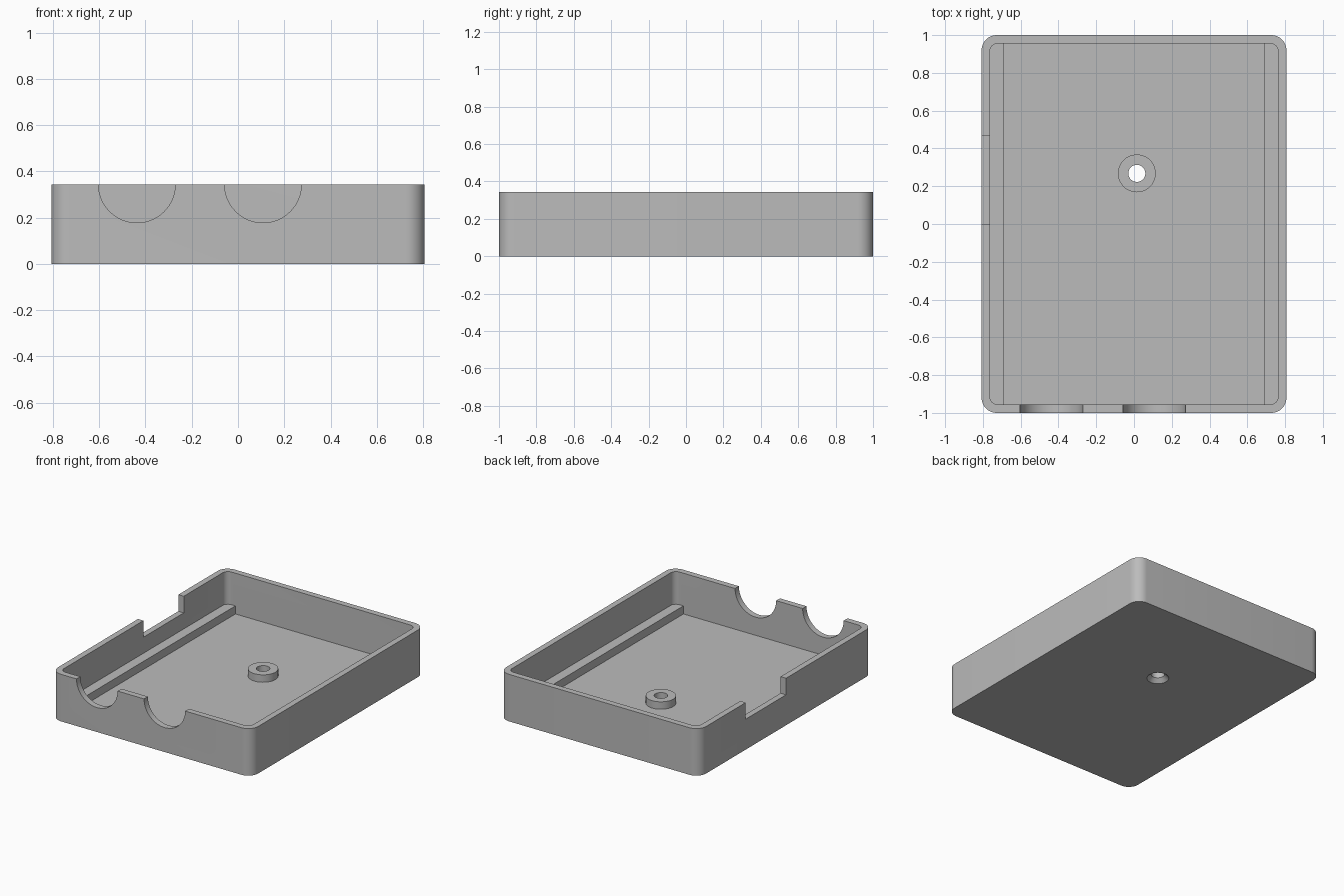
import bpy, bmesh, math

cube = bpy.data.objects.get("Cube")
if cube:
    bpy.data.objects.remove(cube, do_unlink=True)

W, L, H = 0.807, 1.0, 0.343      # half width, half length, height
WALL, FLOOR, LEDGE = 0.044, 0.046, 0.105
TOP = H + 0.1                    # cutters overshoot the rim
BOSS = (0.015, 0.268)

gray = bpy.data.materials.new("plain gray")
gray.use_nodes = True
color = (0.5, 0.5, 0.5, 1)
gray.diffuse_color = color
gray.node_tree.nodes["Principled BSDF"].inputs["Base Color"].default_value = color


def prism(name, outline, z0, z1):
    """Extrude a closed xy outline from z0 to z1."""
    bm = bmesh.new()
    face = bm.faces.new([bm.verts.new((x, y, z0)) for x, y in outline])
    top = bmesh.ops.extrude_face_region(bm, geom=[face])["geom"]
    bmesh.ops.translate(bm, vec=(0, 0, z1 - z0),
                        verts=[v for v in top if isinstance(v, bmesh.types.BMVert)])
    bmesh.ops.recalc_face_normals(bm, faces=bm.faces)
    mesh = bpy.data.meshes.new(name)
    bm.to_mesh(mesh)
    bm.free()
    mesh.materials.append(gray)
    obj = bpy.data.objects.new(name, mesh)
    bpy.context.collection.objects.link(obj)
    return obj


def rounded(hx, hy, r, steps=10):
    points = []
    for quarter, (sx, sy) in enumerate([(1, 1), (-1, 1), (-1, -1), (1, -1)]):
        for i in range(steps + 1):
            a = (quarter + i / steps) * math.pi / 2
            points.append((sx * (hx - r) + r * math.cos(a),
                           sy * (hy - r) + r * math.sin(a)))
    return points


def box(name, x0, x1, y0, y1, z0, z1):
    return prism(name, [(x0, y0), (x1, y0), (x1, y1), (x0, y1)], z0, z1)


def cone(name, r1, r2, depth, location, rotation=(0, 0, 0)):
    bpy.ops.mesh.primitive_cone_add(vertices=64, radius1=r1, radius2=r2, depth=depth,
                                    location=location, rotation=rotation)
    obj = bpy.context.object
    obj.name = name
    obj.data.materials.append(gray)
    return obj


def combine(target, tool, operation="DIFFERENCE"):
    """Apply a boolean and discard the tool."""
    mod = target.modifiers.new(tool.name, "BOOLEAN")
    mod.object, mod.operation, mod.solver = tool, operation, "EXACT"
    bpy.context.view_layer.objects.active = target
    bpy.ops.object.modifier_apply(modifier=mod.name)
    bpy.data.objects.remove(tool, do_unlink=True)


# Tray body with a rounded pocket, and a narrower one that leaves the side rails
tray = prism("tray", rounded(W, L, 0.08), 0, H)
ix, iy = W - WALL, L - WALL
combine(tray, prism("pocket", rounded(ix, iy, 0.042), LEDGE, TOP))
combine(tray, box("rail_gap", -0.69, 0.69, -iy, iy, FLOOR, LEDGE + 0.05))

# Two half-round openings in the front wall
for x in (-0.437, 0.108):
    combine(tray, cone("front_opening", 0.166, 0.166, 0.2, (x, -L, H + 0.001),
                       (math.pi / 2, 0, 0)))

# Rectangular notch in one side wall
combine(tray, box("side_notch", -W - 0.1, -ix + 0.03, 0, 0.465, 0.222, TOP))

# Screw boss with a through hole, countersunk underneath
combine(tray, cone("boss", 0.1, 0.1, 0.08, (*BOSS, 0.06)), "UNION")
combine(tray, cone("screw_hole", 0.045, 0.045, 0.4, (*BOSS, 0.1)))
combine(tray, cone("countersink", 0.076, 0.044, 0.032, (*BOSS, 0.014)))

bpy.ops.object.select_all(action="DESELECT")
tray.select_set(True)
bpy.context.view_layer.objects.active = tray
bpy.ops.object.shade_smooth_by_angle(angle=math.radians(30))
